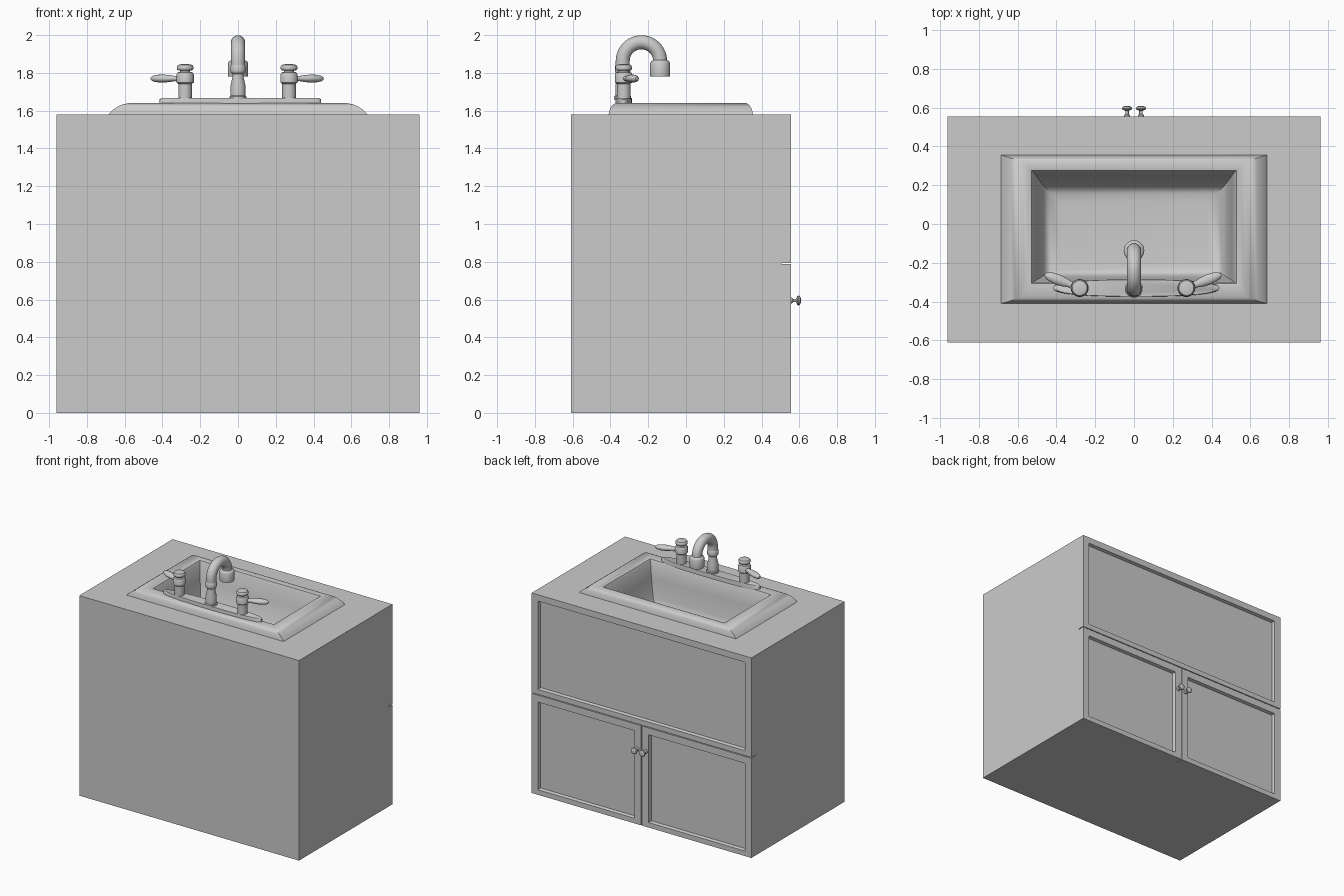
import bpy, bmesh, math
from mathutils import Vector

if "Cube" in bpy.data.objects:
    bpy.data.objects.remove(bpy.data.objects["Cube"])


def skin(name, loops, start=True, end=True, smooth=True):
    """Skin a sequence of equal-length closed loops."""
    bm = bmesh.new()
    rows = [[bm.verts.new(p) for p in loop] for loop in loops]
    n = len(rows[0])
    for a, b in zip(rows, rows[1:]):
        for i in range(n):
            j = (i + 1) % n
            bm.faces.new((a[i], a[j], b[j], b[i]))
    if start:
        bm.faces.new(rows[0][::-1])
    if end:
        bm.faces.new(rows[-1])
    if start and end:
        bmesh.ops.recalc_face_normals(bm, faces=bm.faces)
    me = bpy.data.meshes.new(name)
    bm.to_mesh(me)
    bm.free()
    ob = bpy.data.objects.new(name, me)
    bpy.context.collection.objects.link(ob)
    if smooth:
        bpy.ops.object.select_all(action='DESELECT')
        ob.select_set(True)
        bpy.context.view_layer.objects.active = ob
        bpy.ops.object.shade_smooth_by_angle(angle=math.radians(40))
    return ob


def rect(x, y0, y1, z):
    return [(-x, y0, z), (x, y0, z), (x, y1, z), (-x, y1, z)]


def ellipse(c, u, v, a, b, n=32):
    c, u, v = Vector(c), Vector(u), Vector(v)
    return [c + u * a * math.cos(2 * math.pi * i / n) + v * b * math.sin(2 * math.pi * i / n)
            for i in range(n)]


def lathe(name, origin, profile, axis='Z'):
    o = Vector(origin)
    u, v, w = ((1, 0, 0), (0, 1, 0), (0, 0, 1)) if axis == 'Z' else ((1, 0, 0), (0, 0, -1), (0, 1, 0))
    return skin(name, [ellipse(o + Vector(w) * h, u, v, r, r) for r, h in profile])


# Cabinet body with an opening for the basin
skin("cabinet_body", [rect(.96, -.61, .505, 0), rect(.96, -.61, .505, 1.58),
                      rect(.63, -.39, .335, 1.58), rect(.63, -.39, .335, 1.55)],
     end=False, smooth=False)


# Drawer and door fronts with recessed panels
def front(name, x0, x1, z0, z1, left, right, bottom, top):
    def r(y, a=0, b=0, c=0, d=0):
        return [(x0 + a, y, z0 + c), (x1 - b, y, z0 + c), (x1 - b, y, z1 - d), (x0 + a, y, z1 - d)]
    skin(name, [r(.505), r(.555), r(.555, left, right, bottom, top),
                r(.53, left + .006, right + .006, bottom + .006, top + .006)], smooth=False)


front("drawer_front", -.96, .96, .793, 1.58, .055, .055, .04, .05)
front("door_left", -.96, -.003, 0, .787, .055, .06, .04, .055)
front("door_right", .003, .96, 0, .787, .06, .055, .04, .055)

# Door knobs
for s in (-1, 1):
    lathe("door_knob", (s * .036, .555, .595),
          [(.016, 0), (.016, .006), (.009, .013), (.009, .028), (.023, .034),
           (.026, .041), (.023, .048), (.012, .053)], 'Y')

# Basin: raised rim then sloping bowl
skin("basin", [rect(x, a, b, z) for x, a, b, z in (
    (.685, -.41, .355, 1.58), (.675, -.407, .352, 1.593), (.655, -.402, .347, 1.61),
    (.635, -.395, .34, 1.623), (.61, -.386, .331, 1.633), (.575, -.372, .318, 1.64),
    (.545, -.325, .29, 1.64), (.528, -.307, .276, 1.635), (.52, -.30, .27, 1.622),
    (.505, -.29, .25, 1.5), (.48, -.275, .215, 1.36), (.46, -.262, .19, 1.32),
    (.43, -.24, .16, 1.30), (.38, -.20, .11, 1.295))], start=False)


# Faucet deck plate
def plate(k, z):
    pts = []
    for i in range(48):
        t = 2 * math.pi * i / 48
        c, s = math.cos(t), math.sin(t)
        pts.append((.012 + k * .428 * math.copysign(abs(c) ** .8, c),
                    -.33 + k * .044 * math.copysign(abs(s) ** .8, s), z))
    return pts


skin("faucet_plate", [plate(1, 1.632), plate(1, 1.66), plate(.97, 1.667)])

# Tap handles: turned stem with a paddle lever
for s in (-1, 1):
    base = Vector((s * .275 - .005, -.33, 0))
    lathe("tap_stem", base,
          [(.036, 1.66), (.036, 1.742), (.046, 1.75), (.046, 1.79), (.04, 1.802),
           (.027, 1.805), (.027, 1.812), (.041, 1.815), (.044, 1.822),
           (.044, 1.833), (.038, 1.842), (.02, 1.846)])
    a = math.radians(21)
    d = Vector((s * math.cos(a), math.sin(a), 0))
    side = Vector((-d.y, d.x, 0))
    skin("tap_lever", [ellipse(base + d * t + Vector((0, 0, 1.77)), side, (0, 0, 1), w, h, 20)
                       for t, w, h in ((.02, .02, .016), (.06, .018, .014), (.085, .024, .018),
                                       (.12, .028, .021), (.155, .025, .02), (.18, .017, .016),
                                       (.193, .007, .008))])

# Spout: stem, curved pipe and nozzle
lathe("spout_stem", (0, -.335, 0),
      [(.045, 1.66), (.045, 1.675), (.039, 1.68), (.039, 1.735), (.03, 1.775), (.03, 1.795),
       (.039, 1.802), (.041, 1.81), (.041, 1.835), (.036, 1.845)])
R, cy, cz = .099, -.236, 1.863
loops = [ellipse((0, cy - R, 1.83), (1, 0, 0), (0, 1, 0), .037, .037)]
for i in range(25):
    t = math.pi * i / 24
    n = (0, math.cos(t), -math.sin(t))
    loops.append(ellipse((0, cy - R * math.cos(t), cz + R * math.sin(t)), (1, 0, 0), n, .037, .037))
skin("spout_pipe", loops)
lathe("spout_nozzle", (0, cy + R, 0),
      [(.036, 1.79), (.046, 1.782), (.052, 1.78), (.053, 1.785), (.053, 1.852), (.048, 1.862), (.036, 1.868)])
